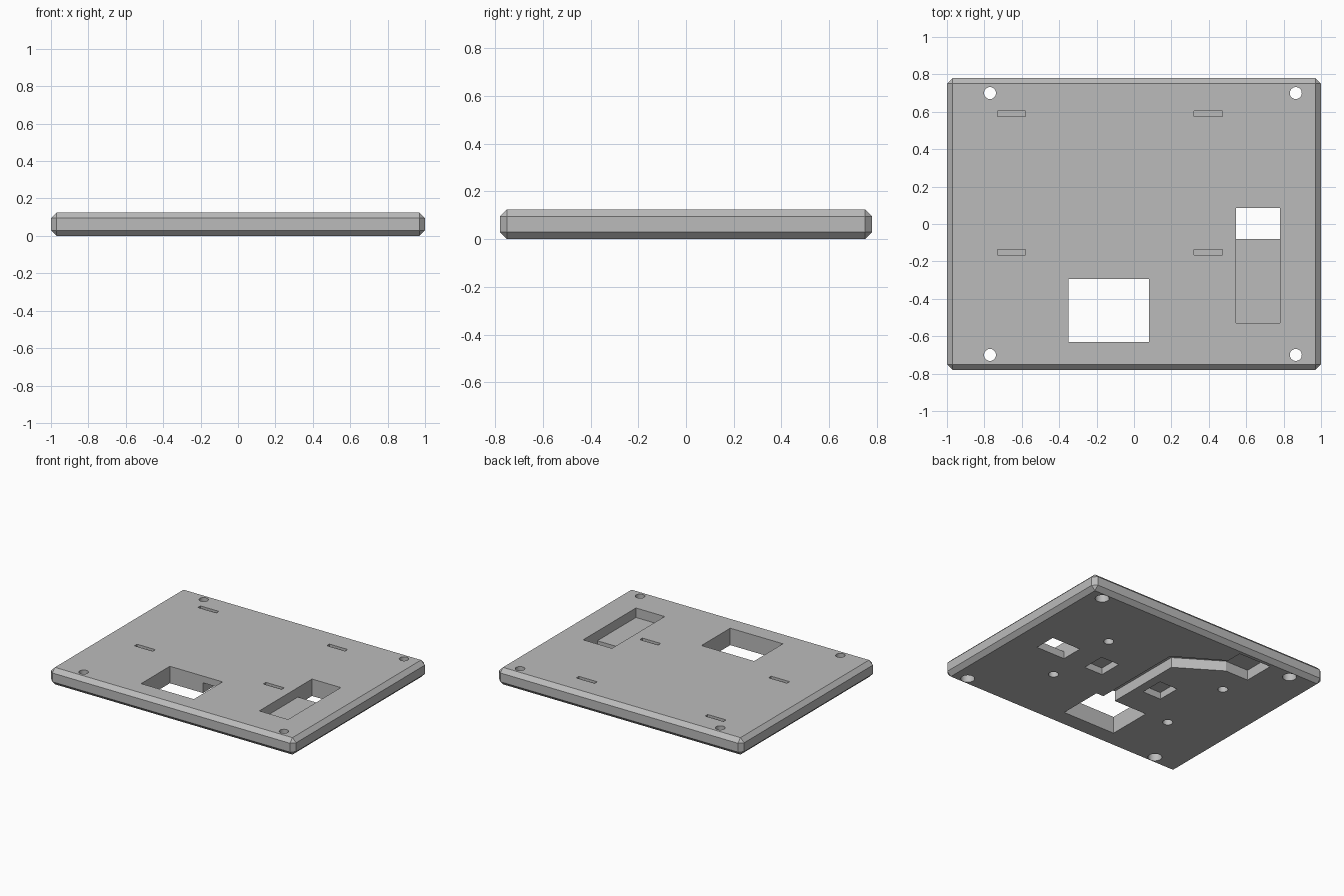
import bpy
import bmesh
import math

if "Cube" in bpy.data.objects:
    bpy.data.objects.remove(bpy.data.objects["Cube"], do_unlink=True)

THICK = 0.125
OVER = 0.05  # how far cutters reach past a surface

grey = bpy.data.materials.new("plain_grey")
grey.use_nodes = True
colour = (0.5, 0.5, 0.5, 1)
grey.diffuse_color = colour
grey.node_tree.nodes["Principled BSDF"].inputs["Base Color"].default_value = colour


def prism(name, outline, z0, z1):
    """Extrude a flat outline from z0 to z1."""
    bm = bmesh.new()
    face = bm.faces.new([bm.verts.new((x, y, z0)) for x, y in outline])
    geom = bmesh.ops.extrude_face_region(bm, geom=[face])["geom"]
    verts = [g for g in geom if isinstance(g, bmesh.types.BMVert)]
    bmesh.ops.translate(bm, verts=verts, vec=(0, 0, z1 - z0))
    bmesh.ops.recalc_face_normals(bm, faces=bm.faces)
    mesh = bpy.data.meshes.new(name)
    bm.to_mesh(mesh)
    bm.free()
    obj = bpy.data.objects.new(name, mesh)
    bpy.context.collection.objects.link(obj)
    mesh.materials.append(grey)
    return obj


def rect(x0, x1, y0, y1):
    return [(x0, y0), (x1, y0), (x1, y1), (x0, y1)]


def circle(cx, cy, r, n=32):
    return [(cx + r * math.cos(math.tau * i / n), cy + r * math.sin(math.tau * i / n))
            for i in range(n)]


# Chamfered slab
plate = prism("base_plate", rect(-1, 1, -0.78, 0.78), 0, THICK)
bevel = plate.modifiers.new("chamfer", "BEVEL")
bevel.width = 0.03
bevel.segments = 1

cutters = []


def cut(name, outline, z0, z1):
    cutter = prism(name, outline, z0, z1)
    cutter.hide_render = True
    cutters.append(cutter)
    mod = plate.modifiers.new(name, "BOOLEAN")
    mod.operation = "DIFFERENCE"
    mod.solver = "EXACT"
    mod.object = cutter


def cut_top(name, outline, depth):
    cut(name, outline, THICK - depth, THICK + OVER)


def cut_bottom(name, outline, depth):
    cut(name, outline, -OVER, depth)


def cut_through(name, outline):
    cut(name, outline, -OVER, THICK + OVER)


# Large openings and the stepped recess
cut_through("main_window", rect(-0.35, 0.08, -0.63, -0.295))
cut_top("side_recess", rect(0.545, 0.78, -0.53, 0.085), 0.07)
cut_through("side_window", rect(0.545, 0.78, -0.08, 0.085))

# Cable channel ending in a pocket, on the underside
cut_bottom("cable_channel", [
    (-0.08, -0.35), (0.02, -0.35), (0.02, 0.40), (-0.315, 0.605), (-0.315, 0.725),
    (-0.58, 0.725), (-0.58, 0.49), (-0.39, 0.49), (-0.08, 0.293)], 0.075)

# Square pockets on the underside
for x in (-0.222, 0.288):
    cut_bottom("square_pocket", rect(x - 0.075, x + 0.075, -0.08, 0.095), 0.05)

# Narrow slots on the top
for x in (-0.655, 0.397):
    for y in (-0.15, 0.59):
        cut_top("slot", rect(x - 0.075, x + 0.075, y - 0.015, y + 0.015), 0.04)

# Counterbored corner holes and blind holes
for x in (-0.77, 0.865):
    for y in (-0.70, 0.70):
        cut_through("screw_hole", circle(x, y, 0.032))
        cut_bottom("counterbore", circle(x, y, 0.047), 0.06)
for x in (-0.535, 0.462):
    for y in (-0.287, 0.287):
        cut_bottom("blind_hole", circle(x, y, 0.034), 0.07)

# Apply the cuts and remove the cutters
bpy.context.view_layer.objects.active = plate
bpy.ops.object.select_all(action="DESELECT")
plate.select_set(True)
for mod in list(plate.modifiers):
    bpy.ops.object.modifier_apply(modifier=mod.name)
for cutter in cutters:
    bpy.data.objects.remove(cutter, do_unlink=True)
bpy.ops.object.shade_smooth_by_angle(angle=math.radians(25))
